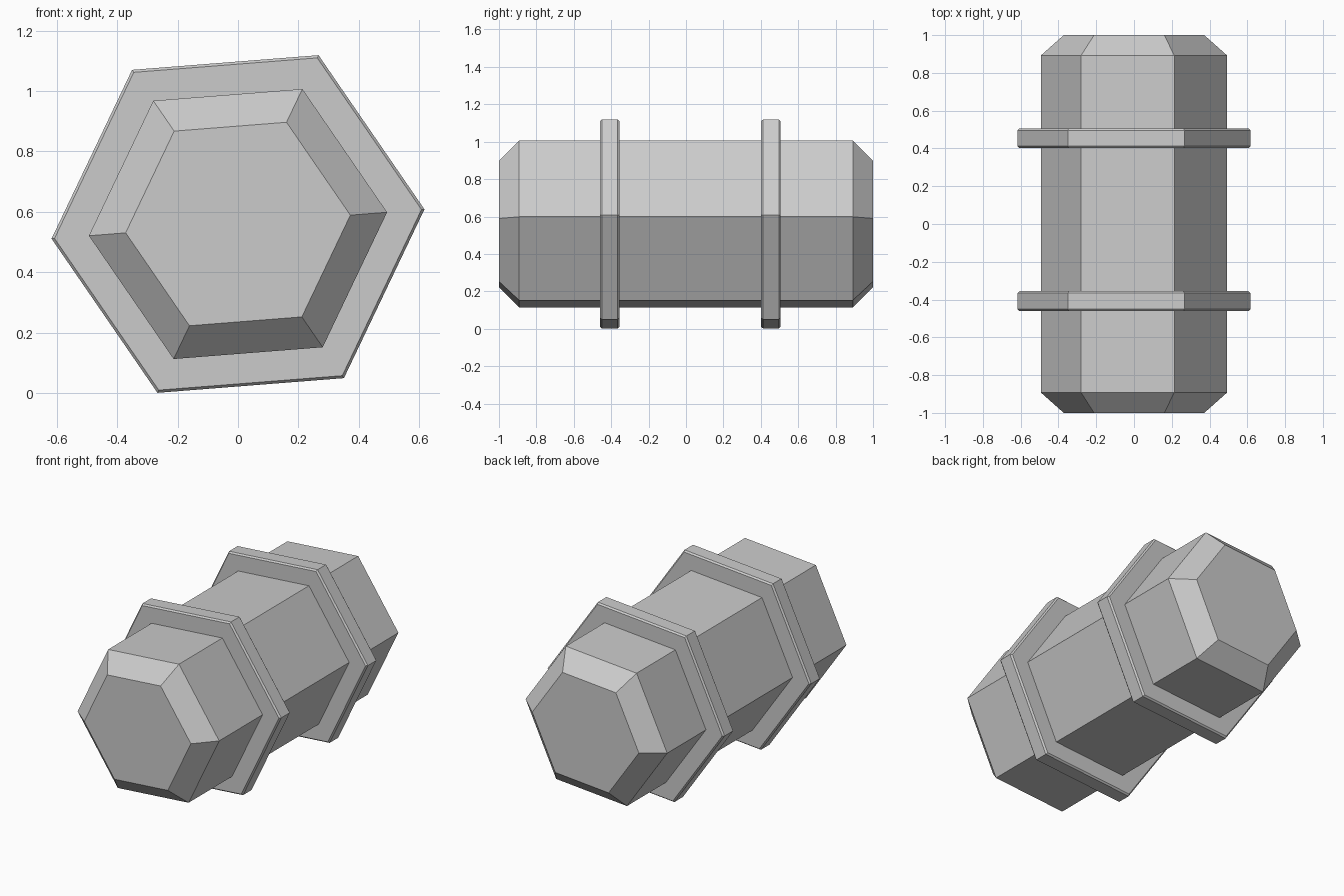
import bpy, bmesh
from math import cos, sin, pi, radians

if "Cube" in bpy.data.objects:
    bpy.data.objects.remove(bpy.data.objects["Cube"])

SIDES = 6
TILT = radians(4.5)     # slight roll about the long axis
CENTRE_Z = 0.56


def hex_lathe(name, profile, closed=False):
    """Sweep (radius, y) points round the y axis with six flat sides."""
    bm = bmesh.new()
    loops = []
    for r, y in profile:
        loops.append([bm.verts.new((r * cos(TILT + i * 2 * pi / SIDES), y,
                                    CENTRE_Z + r * sin(TILT + i * 2 * pi / SIDES)))
                      for i in range(SIDES)])
    pairs = list(zip(loops, loops[1:]))
    if closed:
        pairs.append((loops[-1], loops[0]))
    else:
        bm.faces.new(loops[0])
        bm.faces.new(loops[-1])
    for a, b in pairs:
        for i in range(SIDES):
            j = (i + 1) % SIDES
            bm.faces.new((a[i], a[j], b[j], b[i]))
    bmesh.ops.recalc_face_normals(bm, faces=bm.faces)
    mesh = bpy.data.meshes.new(name)
    bm.to_mesh(mesh)
    bm.free()
    obj = bpy.data.objects.new(name, mesh)
    bpy.context.collection.objects.link(obj)
    return obj


# Hexagonal barrel with chamfered ends
hex_lathe("barrel_body", [(0.373, -1), (0.495, -0.892), (0.495, 0.892), (0.373, 1)])

# Two raised bands with small chamfers, seated just inside the barrel surface
R, INNER, C = 0.619, 0.49, 0.01
for name, y0, y1 in (("front_band", -0.46, -0.356), ("back_band", 0.402, 0.506)):
    hex_lathe(name, [(INNER, y0), (R - C, y0), (R, y0 + C),
                     (R, y1 - C), (R - C, y1), (INNER, y1)], closed=True)
